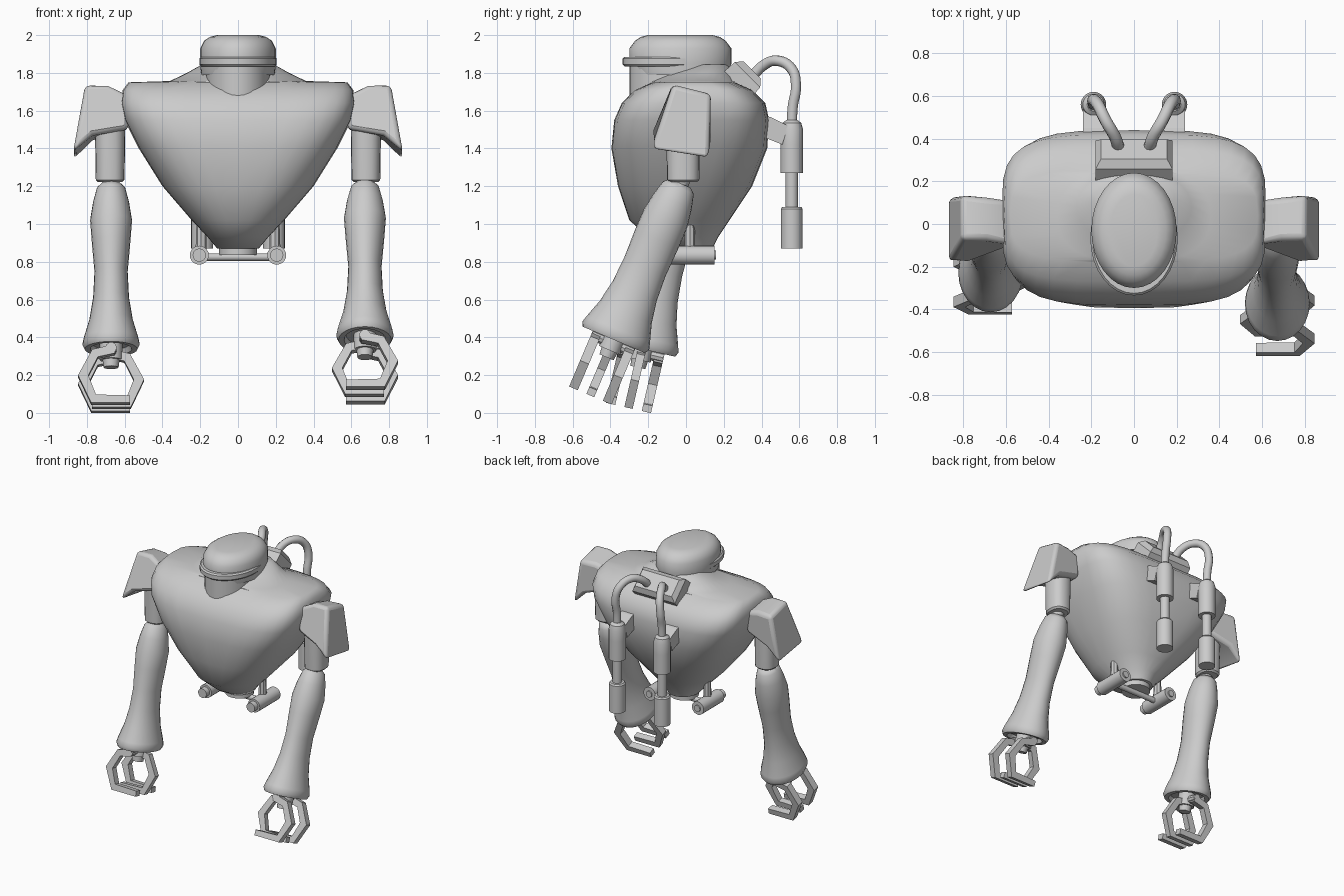
import bpy, bmesh
from math import cos, sin, pi, radians, copysign
from mathutils import Matrix, Vector

old = bpy.data.objects.get("Cube")
if old:
    bpy.data.objects.remove(old)

metal = bpy.data.materials.new("light_grey_metal")
metal.use_nodes = True
grey = (0.6, 0.6, 0.6, 1)
metal.diffuse_color = grey
metal.node_tree.nodes["Principled BSDF"].inputs["Base Color"].default_value = grey


def finish(ob, angle=35, bevel=0, segments=3):
    ob.data.materials.append(metal)
    if bevel:
        m = ob.modifiers.new("Bevel", "BEVEL")
        m.width, m.segments = bevel, segments
    if angle and ob.type == "MESH":
        bpy.ops.object.select_all(action="DESELECT")
        ob.select_set(True)
        bpy.context.view_layer.objects.active = ob
        bpy.ops.object.shade_smooth_by_angle(angle=radians(angle))
    return ob


def loft(name, rings, matrix=None, **kw):
    """Skin a list of equal-length rings and cap both ends."""
    bm = bmesh.new()
    loops = [[bm.verts.new(p) for p in ring] for ring in rings]
    n = len(loops[0])
    for a, b in zip(loops, loops[1:]):
        for i in range(n):
            j = (i + 1) % n
            bm.faces.new((a[i], a[j], b[j], b[i]))
    bm.faces.new(loops[0])
    bm.faces.new(loops[-1])
    if matrix:
        bm.transform(matrix)
    bmesh.ops.recalc_face_normals(bm, faces=bm.faces)
    me = bpy.data.meshes.new(name)
    bm.to_mesh(me)
    bm.free()
    ob = bpy.data.objects.new(name, me)
    bpy.context.collection.objects.link(ob)
    return finish(ob, **kw)


def oval(z, hx, y0, y1, n=2, seg=32):
    """Superellipse ring at height z, spanning y0 to y1."""
    out = []
    for i in range(seg):
        c, s = cos(2 * pi * i / seg), sin(2 * pi * i / seg)
        x = hx * copysign(abs(c) ** (2 / n), c)
        y = (y1 - y0) / 2 * copysign(abs(s) ** (2 / n), s)
        out.append((x, (y0 + y1) / 2 + y, z))
    return out


def turned(name, profile, matrix, seg=20, **kw):
    """Round part from (z, radius) pairs."""
    return loft(name, [oval(z, r, -r, r, 2, seg) for z, r in profile], matrix, **kw)


def at(x, y, z, tilt=0):
    return Matrix.Translation((x, y, z)) @ Matrix.Rotation(radians(tilt), 4, "X")


# Torso: broad rounded chest tapering to the waist
loft("torso", [oval(*r) for r in (
    (0.87, 0.11, -0.10, 0.14), (0.93, 0.16, -0.2, 0.17), (1.02, 0.245, -0.30, 0.23, 2.4),
    (1.2, 0.40, -0.36, 0.35, 2.8), (1.4, 0.525, -0.395, 0.43, 3.3),
    (1.55, 0.6, -0.38, 0.44, 3.8), (1.64, 0.62, -0.34, 0.42, 4),
    (1.71, 0.61, -0.27, 0.35, 4), (1.75, 0.58, -0.18, 0.26, 3.5),
    (1.757, 0.36, -0.18, 0.26, 2.5), (1.80, 0.27, -0.10, 0.26), (1.845, 0.19, 0.03, 0.22))],
    angle=50)

# Head, brim and chin
loft("head", [oval(*r) for r in (
    (1.79, 0.195, -0.28, 0.23), (1.85, 0.2, -0.3, 0.24), (1.93, 0.2, -0.3, 0.24),
    (1.97, 0.18, -0.27, 0.21), (1.99, 0.15, -0.24, 0.18), (2.0, 0.11, -0.2, 0.14))], angle=50)
loft("brim", [oval(z, 0.205 - d, -0.335 + d, 0.2 - d) for z, d in (
    (1.835, 0.01), (1.845, 0), (1.875, 0), (1.885, 0.01))])
loft("chin", [oval(z, 0.17, -0.30, 0.15) for z in (1.6, 1.85)])

# Waist disc, cross bar and side thrusters
turned("waist_disc", [(0, 0.1), (0.05, 0.1)], at(0, 0.02, 0.835))
turned("waist_bar", [(-0.2, 0.02), (0.2, 0.02)],
       Matrix.Translation((0, 0.02, 0.825)) @ Matrix.Rotation(pi / 2, 4, "Y"), seg=12)
for side, label in ((1, "left"), (-1, "right")):
    turned(label + "_thruster",
           [(-0.16, 0.024), (-0.15, 0.024), (-0.15, 0.05), (0.1, 0.05), (0.1, 0.035), (0.14, 0.035)],
           at(side * 0.205, 0, 0.835, 90))
    turned(label + "_thruster_strut", [(0, 0.03), (0.16, 0.025)], at(side * 0.195, 0.02, 0.85), seg=8)

# Tilted socket plate behind the neck
loft("hose_socket", [[(-a, -b, z), (a, -b, z), (a, b, z), (-a, b, z)] for a, b, z in (
    (0.18, 0.1, -0.04), (0.18, 0.095, 0.05), (0.155, 0.065, 0.085))],
    at(0, 0.29, 1.755, -45), angle=0)


def hose(name, points, radius):
    cu = bpy.data.curves.new(name, "CURVE")
    cu.dimensions = "3D"
    cu.bevel_depth, cu.bevel_resolution, cu.resolution_u = radius, 3, 6
    cu.use_fill_caps = True
    sp = cu.splines.new("BEZIER")
    sp.bezier_points.add(len(points) - 1)
    for bp, p in zip(sp.bezier_points, points):
        bp.co = p
        bp.handle_left_type = bp.handle_right_type = "AUTO"
    ob = bpy.data.objects.new(name, cu)
    bpy.context.collection.objects.link(ob)
    return finish(ob)


# Back hoses with hanging canisters and brackets
for side, label in ((1, "left"), (-1, "right")):
    path = ((0.07, 0.35, 1.78), (0.09, 0.41, 1.84), (0.13, 0.48, 1.865), (0.17, 0.56, 1.82),
            (0.19, 0.582, 1.73), (0.19, 0.565, 1.62), (0.19, 0.56, 1.5))
    hose(label + "_hose", [(side * x, y, z) for x, y, z in path], 0.028)
    turned(label + "_canister", [
        (0.87, 0.045), (0.87, 0.058), (1.08, 0.058), (1.09, 0.05), (1.09, 0.033), (1.27, 0.033),
        (1.27, 0.06), (1.42, 0.06), (1.5, 0.06), (1.535, 0.05), (1.55, 0.03)],
        at(side * 0.19, 0.56, 0))
    bracket = ((0.36, 1.59), (0.45, 1.565), (0.54, 1.52), (0.51, 1.42), (0.36, 1.48))
    loft(label + "_bracket", [[(side * x, y, z) for y, z in bracket] for x in (0.14, 0.24)], angle=0)


# Arms: pad, upper arm, forearm and claw hand
def finger(name, direction, offset, width, matrix):
    outline = ((-0.02, 0.0), (0.10, -0.03), (0.175, -0.17), (0.105, -0.32), (-0.1, -0.32),
               (-0.1, -0.28), (0.08, -0.275), (0.12, -0.17), (0.07, -0.07), (-0.02, -0.05))
    loft(name, [[(direction * u, offset + s * width / 2, w) for u, w in outline]
                for s in (-1, 1)], matrix, angle=0)


pad_profile = (  # x, z, front y, back y, drop at the back
    (0.58, 1.68, -0.1, 0.11, 0.02), (0.69, 1.738, -0.07, 0.12, 0.05),
    (0.81, 1.738, -0.07, 0.135, 0.05), (0.872, 1.39, -0.185, 0.125, 0.05),
    (0.77, 1.47, -0.165, 0.125, 0.03), (0.58, 1.5, -0.1, 0.1, 0))
for side, label, tilt in ((1, "left", -23), (-1, "right", -13)):
    front = [(side * x, yf, z) for x, z, yf, yb, d in pad_profile]
    back = [(side * x, yb, z - d) for x, z, yf, yb, d in pad_profile]
    loft(label + "_shoulder_pad", [front, back], bevel=0.025, angle=60)
    loft(label + "_upper_arm", [oval(z, r, -r * 1.12, r * 1.12, 2.4, 20) for z, r in (
        (0, 0.065), (0.012, 0.076), (0.26, 0.08), (0.33, 0.08))],
        at(side * 0.677, -0.015, 1.222))
    elbow = at(side * 0.672, -0.03, 1.215, tilt)
    turned(label + "_elbow", [(-0.06, 0.045), (0.04, 0.045)], elbow, seg=12)
    loft(label + "_forearm", [oval(z, hx, -hy, hy, 2, 24) for z, hx, hy in (
        (0, 0.05, 0.06), (-0.025, 0.075, 0.088), (-0.1, 0.095, 0.108), (-0.2, 0.111, 0.125),
        (-0.32, 0.102, 0.125), (-0.48, 0.088, 0.12), (-0.62, 0.095, 0.128),
        (-0.74, 0.115, 0.15), (-0.84, 0.145, 0.182), (-0.875, 0.152, 0.192),
        (-0.9, 0.14, 0.18), (-0.9, 0.11, 0.15), (-0.87, 0.1, 0.14))], elbow, angle=45)
    wrist = elbow @ Matrix.Translation((0, 0, -0.9))
    turned(label + "_wrist", [(0.06, 0.06), (-0.06, 0.06), (-0.06, 0.045), (-0.1, 0.04)], wrist, seg=12)
    turned(label + "_knuckle_bar", [(-0.12, 0.03), (0.12, 0.03)],
           wrist @ Matrix.Translation((0, 0, -0.02)) @ Matrix.Rotation(pi / 2, 4, "X"), seg=10)
    finger(label + "_front_finger", side, -0.097, 0.05, wrist)
    finger(label + "_back_finger", side, 0.097, 0.05, wrist)
    finger(label + "_thumb", -side, 0, 0.045, wrist)
